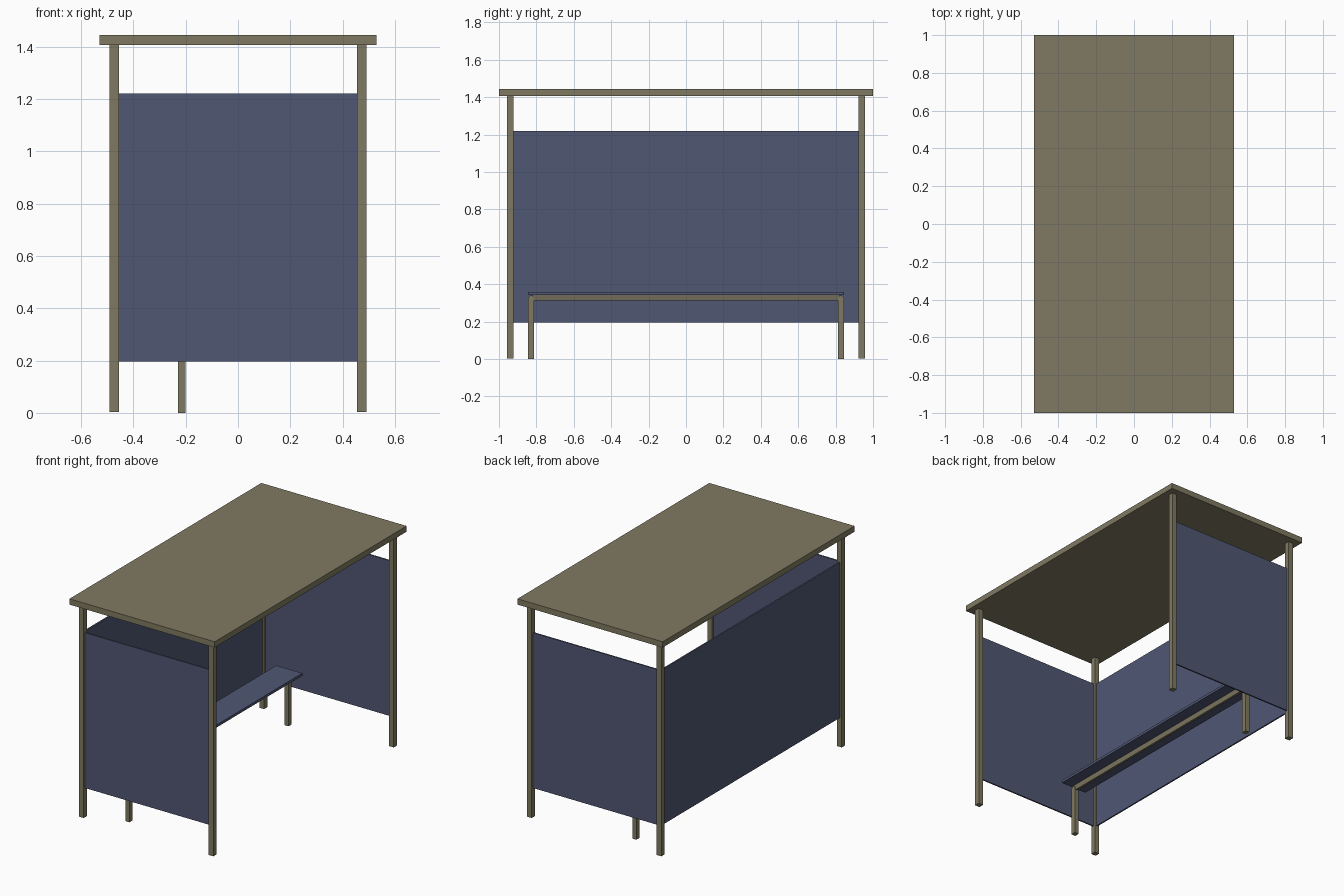
import bpy, bmesh

if "Cube" in bpy.data.objects:
    bpy.data.objects.remove(bpy.data.objects["Cube"])


def material(name, rgb):
    m = bpy.data.materials.new(name)
    m.diffuse_color = (*rgb, 1)
    m.use_nodes = True
    m.node_tree.nodes["Principled BSDF"].inputs["Base Color"].default_value = m.diffuse_color
    return m


taupe = material("taupe metal", (0.216, 0.195, 0.122))
blue = material("slate blue panel", (0.080, 0.095, 0.171))


def box(name, lo, hi, mat, bottom_scale=1.0, top_chamfer=0.0):
    """Box between two corners; the bottom can narrow in x, the y sides can be chamfered on top."""
    bm = bmesh.new()
    bmesh.ops.create_cube(bm, size=1)
    for v in bm.verts:
        if v.co.z < 0:
            v.co.x *= bottom_scale
        for i in range(3):
            v.co[i] = (lo[i] + hi[i]) / 2 + v.co[i] * (hi[i] - lo[i])
    if top_chamfer:
        edges = [e for e in bm.edges
                 if all(abs(v.co.z - hi[2]) < 1e-5 for v in e.verts)
                 and abs(e.verts[0].co.y - e.verts[1].co.y) < 1e-5]
        bmesh.ops.bevel(bm, geom=edges, offset=top_chamfer, segments=1, affect='EDGES')
    bmesh.ops.recalc_face_normals(bm, faces=bm.faces)
    me = bpy.data.meshes.new(name)
    bm.to_mesh(me)
    bm.free()
    me.materials.append(mat)
    ob = bpy.data.objects.new(name, me)
    bpy.context.collection.objects.link(ob)
    return ob


# Flat roof
box("roof", (-0.53, -1, 1.407), (0.53, 1, 1.445), taupe)

# Corner posts
P, PX, PY = 0.0175, 0.473, 0.94
for sx, nx in ((-1, "back"), (1, "open")):
    for sy, ny in ((-1, "left"), (1, "right")):
        x, y = sx * PX, sy * PY
        box(f"{nx}_{ny}_post", (x - P, y - P, 0.003), (x + P, y + P, 1.407), taupe)

# Wall panels: one long wall and two ends, centred between the posts
T, Z0, Z1 = 0.005, 0.196, 1.22
box("long_wall", (-PX - T, -PY + P, Z0), (-PX + T, PY - P, Z1), blue)
for sy, ny in ((-1, "left"), (1, "right")):
    box(f"{ny}_end_wall", (-PX + P, sy * PY - T, Z0), (PX - P, sy * PY + T, Z1), blue)

# Bench: seat board, under-beam and two legs
box("bench_seat", (-0.312, -0.845, 0.342), (-0.122, 0.845, 0.359), blue)
box("bench_beam", (-0.23, -0.82, 0.312), (-0.2, 0.82, 0.342), taupe, bottom_scale=0.5)
for sy, ny in ((-1, "left"), (1, "right")):
    y = sy * 0.829
    box(f"bench_{ny}_leg", (-0.23, y - 0.0165, 0), (-0.2, y + 0.0165, 0.34), taupe,
        top_chamfer=0.012)
